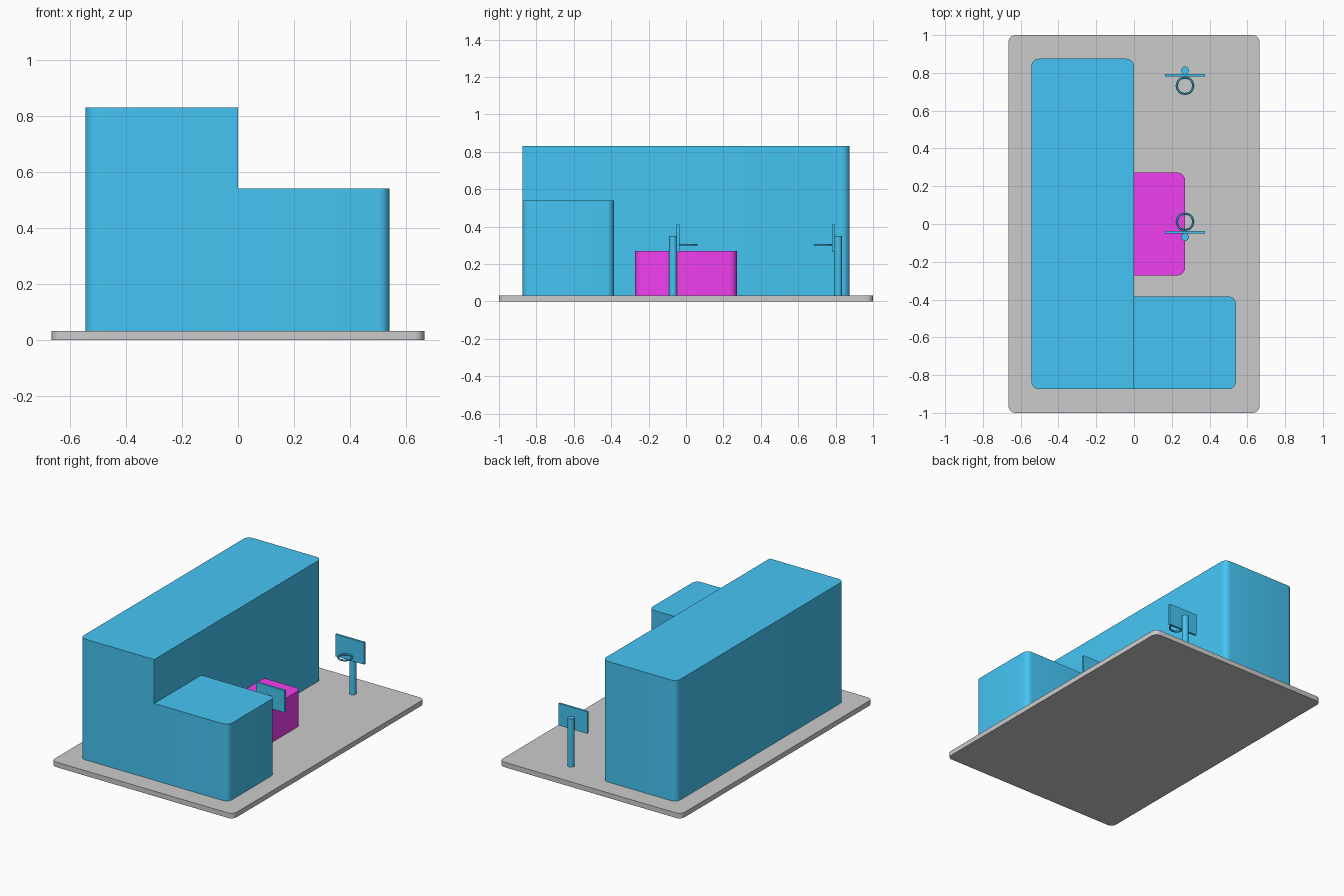
import bpy, bmesh, math
from mathutils import Matrix

if "Cube" in bpy.data.objects:
    bpy.data.objects.remove(bpy.data.objects["Cube"])


def material(name, rgb):
    m = bpy.data.materials.new(name)
    m.diffuse_color = (*rgb, 1)
    m.use_nodes = True
    m.node_tree.nodes["Principled BSDF"].inputs["Base Color"].default_value = m.diffuse_color
    return m


blue = material("blue", (0.06, 0.56, 0.9))
magenta = material("magenta", (0.88, 0.05, 0.87))
BASE_Z = 0.033


def finish(obj, mat):
    if mat:
        obj.data.materials.append(mat)
    bpy.ops.object.select_all(action='DESELECT')
    obj.select_set(True)
    bpy.context.view_layer.objects.active = obj
    bpy.ops.object.shade_smooth_by_angle(angle=math.radians(50))
    return obj


def block(name, x, y, z, mat=None, radius=0.0, rounded=lambda px, py: True):
    """Box between ranges, with chosen vertical edges rounded."""
    bm = bmesh.new()
    bmesh.ops.create_cube(bm, size=1)
    for v in bm.verts:
        v.co = [r[0] if c < 0 else r[1] for r, c in zip((x, y, z), v.co)]
    if radius:
        cx, cy = sum(x) / 2, sum(y) / 2
        edges = [e for e in bm.edges
                 if abs(e.verts[0].co.z - e.verts[1].co.z) > 1e-5
                 and rounded(e.verts[0].co.x - cx, e.verts[0].co.y - cy)]
        bmesh.ops.bevel(bm, geom=edges, offset=radius, segments=6,
                        profile=0.5, affect='EDGES')
    me = bpy.data.meshes.new(name)
    bm.to_mesh(me)
    bm.free()
    obj = bpy.data.objects.new(name, me)
    bpy.context.collection.objects.link(obj)
    return finish(obj, mat)


# Ground plate
block("base_plate", (-0.664, 0.664), (-1, 1), (0, BASE_Z), None, 0.036)

# Building: tall wing, low front wing, entrance block
block("tall_wing", (-0.543, 0), (-0.874, 0.875), (BASE_Z, 0.83), blue, 0.04,
      lambda px, py: px < 0 or py > 0)
block("low_wing", (0, 0.54), (-0.874, -0.384), (BASE_Z, 0.54), blue, 0.04,
      lambda px, py: px > 0)
block("entrance_block", (0, 0.27), (-0.272, 0.272), (BASE_Z, 0.27), magenta, 0.04,
      lambda px, py: px > 0)


# Two hoops facing each other across the court
def hoop(label, side):
    mid, x = 0.372, 0.27

    def at(d):
        return mid + side * d

    bpy.ops.mesh.primitive_cylinder_add(
        vertices=16, radius=0.021, depth=0.35 - BASE_Z,
        location=(x, at(0.441), (0.35 + BASE_Z) / 2))
    pole = bpy.context.object
    pole.name = label + "_pole"
    finish(pole, blue)
    block(label + "_backboard", (x - 0.105, x + 0.105),
          sorted((at(0.408), at(0.422))), (0.265, 0.41), blue)
    bpy.ops.mesh.primitive_torus_add(
        major_segments=12, minor_segments=6, major_radius=0.044,
        minor_radius=0.006, location=(x, at(0.36), 0.303))
    ring = bpy.context.object
    ring.name = label + "_ring"
    finish(ring, blue)


hoop("rear_hoop", 1)
hoop("front_hoop", -1)
